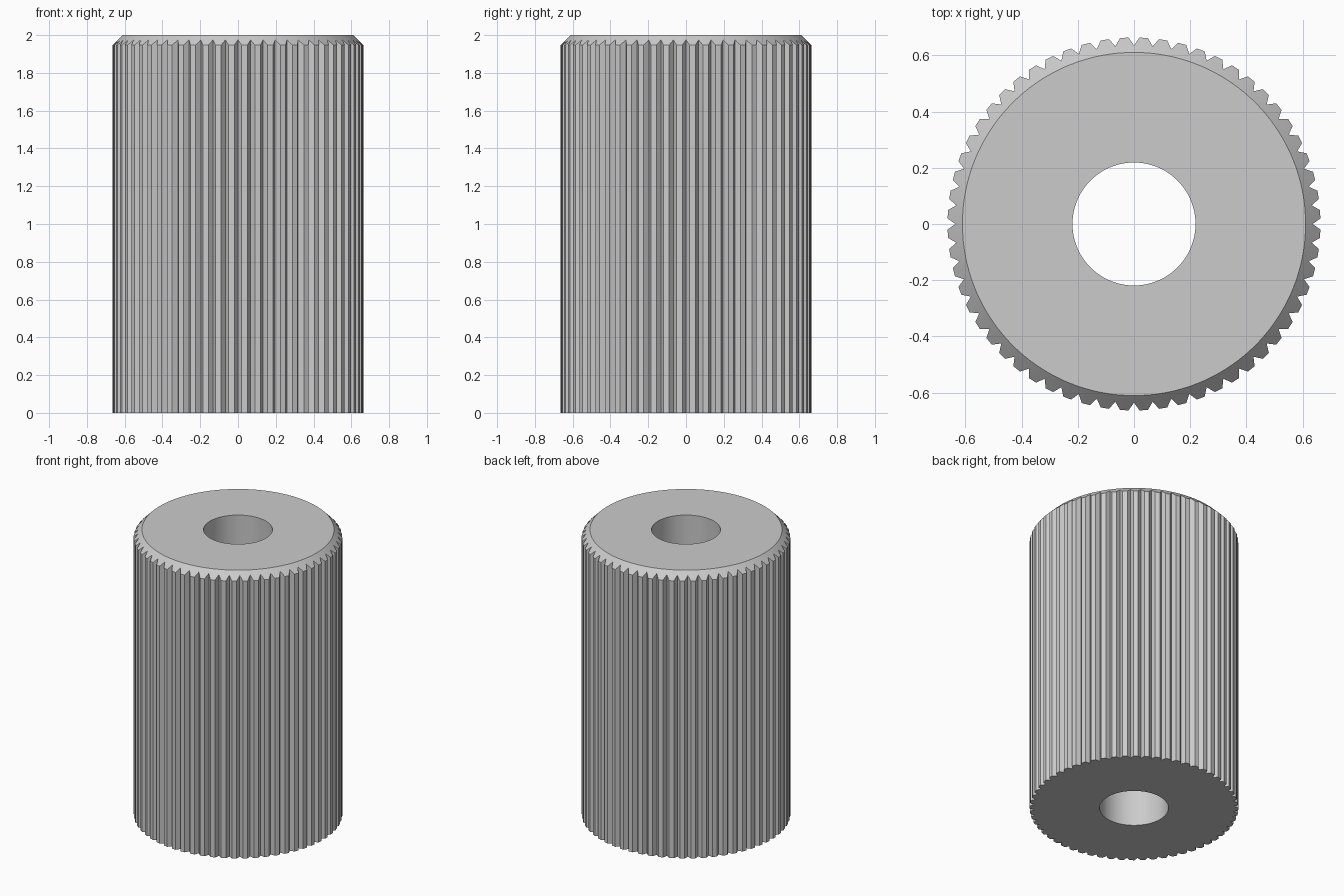
import bpy
import bmesh
from math import sin, cos, radians

TEETH = 60
TIP_R, ROOT_R, TOP_R, BORE_R = 0.664, 0.636, 0.611, 0.219
HEIGHT = 2.0
TIP_HALF = 1.3  # half the tooth tip width, in degrees

cube = bpy.data.objects.get("Cube")
if cube:
    bpy.data.objects.remove(cube, do_unlink=True)

# Tooth outline: a sharp valley followed by the two tip corners, repeated
pitch = 360 / TEETH
outline = []
for i in range(TEETH):
    start = i * pitch
    outline += [(start, ROOT_R),
                (start + pitch / 2 - TIP_HALF, TIP_R),
                (start + pitch / 2 + TIP_HALF, TIP_R)]

bm = bmesh.new()


def ring(radius, height):
    """One loop of vertices; radius and height are functions of the outline radius."""
    return [bm.verts.new((radius(r) * cos(radians(a)), radius(r) * sin(radians(a)), height(r)))
            for a, r in outline]


# Closed section: bore bottom, toothed base, 45 degree chamfer, top rim, bore top
rings = [
    ring(lambda r: BORE_R, lambda r: 0),
    ring(lambda r: r, lambda r: 0),
    ring(lambda r: r, lambda r: HEIGHT - (r - TOP_R)),
    ring(lambda r: TOP_R, lambda r: HEIGHT),
    ring(lambda r: BORE_R, lambda r: HEIGHT),
]
count = len(outline)
for lower, upper in zip(rings, rings[1:] + rings[:1]):
    for i in range(count):
        j = (i + 1) % count
        bm.faces.new((lower[i], lower[j], upper[j], upper[i]))
bmesh.ops.recalc_face_normals(bm, faces=bm.faces)

mesh = bpy.data.meshes.new("knurled_sleeve")
bm.to_mesh(mesh)
bm.free()

# Grey metal
grey = bpy.data.materials.new("grey")
grey.use_nodes = True
colour = (0.6, 0.6, 0.6, 1)
grey.diffuse_color = colour
grey.node_tree.nodes["Principled BSDF"].inputs["Base Color"].default_value = colour
mesh.materials.append(grey)

sleeve = bpy.data.objects.new("knurled_sleeve", mesh)
bpy.context.collection.objects.link(sleeve)
bpy.ops.object.select_all(action="DESELECT")
sleeve.select_set(True)
bpy.context.view_layer.objects.active = sleeve
bpy.ops.object.shade_smooth_by_angle(angle=radians(25))
